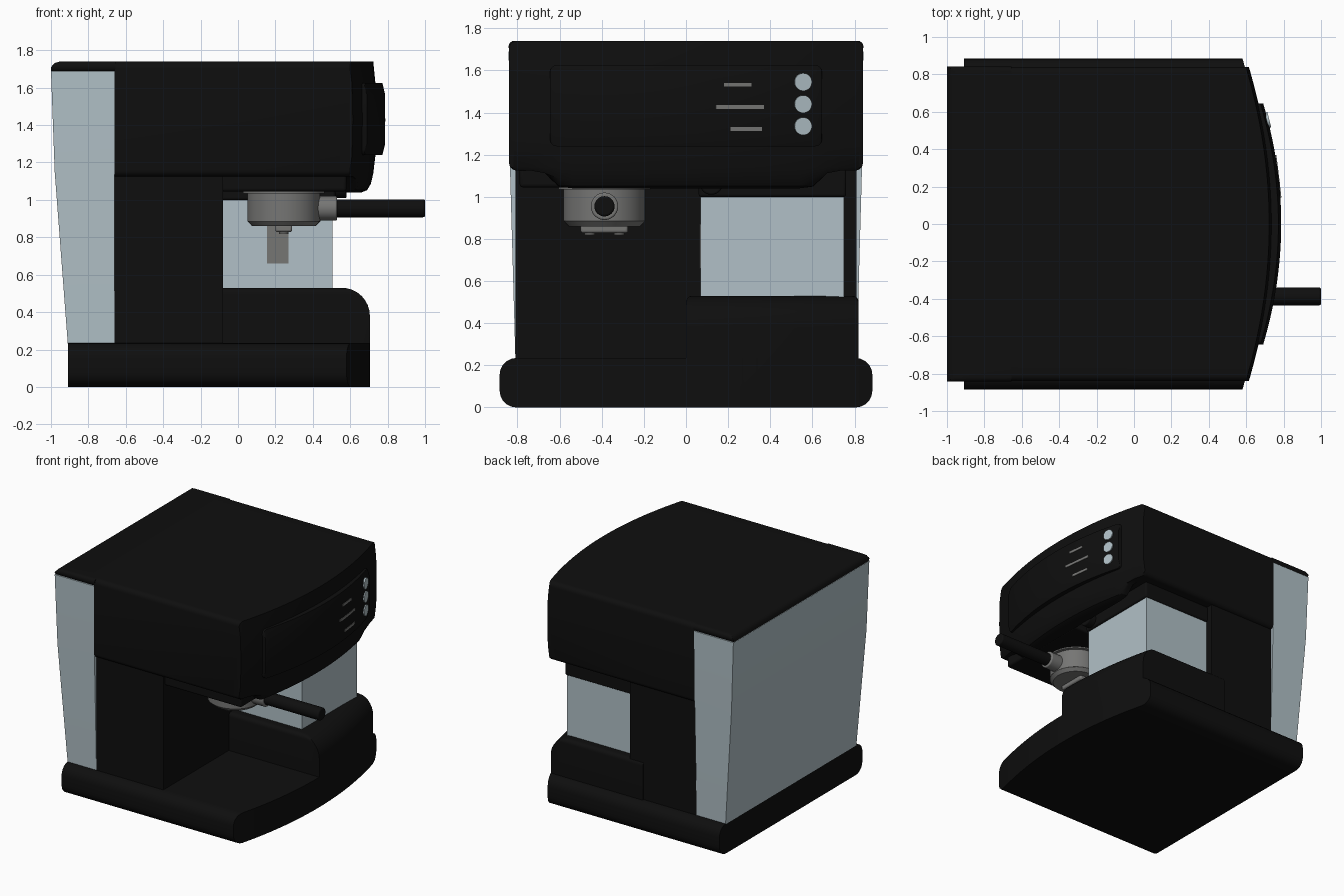
import bpy, bmesh, math
from mathutils import Matrix, Vector

if "Cube" in bpy.data.objects:
    bpy.data.objects.remove(bpy.data.objects["Cube"])


def mat(name, c):
    m = bpy.data.materials.new(name)
    m.diffuse_color = (*c, 1)
    m.use_nodes = True
    m.node_tree.nodes["Principled BSDF"].inputs["Base Color"].default_value = m.diffuse_color
    return m


BLACK = mat("black plastic", (0.0045, 0.0045, 0.0045))
CLEAR = mat("pale blue clear plastic", (0.44, 0.53, 0.57))
STEEL = mat("grey metal", (0.18, 0.18, 0.175))


def finish(name, bm, material, bevel=0, angle=35):
    bmesh.ops.recalc_face_normals(bm, faces=bm.faces)
    me = bpy.data.meshes.new(name)
    bm.to_mesh(me)
    bm.free()
    ob = bpy.data.objects.new(name, me)
    bpy.context.collection.objects.link(ob)
    me.materials.append(material)
    if bevel:
        b = ob.modifiers.new("bevel", 'BEVEL')
        b.width, b.segments, b.limit_method = bevel, 3, 'ANGLE'
    bpy.ops.object.select_all(action='DESELECT')
    ob.select_set(True)
    bpy.context.view_layer.objects.active = ob
    bpy.ops.object.shade_smooth_by_angle(angle=math.radians(angle))
    return ob


def loft(name, rings, material, bevel=0):
    """Skin a list of equal-length rings and cap both ends."""
    bm = bmesh.new()
    vs = [[bm.verts.new(p) for p in r] for r in rings]
    n = len(vs[0])
    for a, b in zip(vs, vs[1:]):
        for i in range(n):
            bm.faces.new((a[i], a[(i + 1) % n], b[(i + 1) % n], b[i]))
    bm.faces.new(vs[0])
    bm.faces.new(vs[-1])
    return finish(name, bm, material, bevel)


def bowed(name, y0, y1, profile, z0, z1, r, material):
    """Loft an x-z profile across y, rounding the y ends by radius r."""
    ends = [r * (1 - math.cos(t * math.pi / 10)) for t in range(6)] if r else [0]
    ys = [y0 + e for e in ends]
    ys += [y0 + r + (y1 - y0 - 2 * r) * i / 24 for i in range(1, 24)]
    ys += [y1 - e for e in reversed(ends)]
    rings = []
    for y in ys:
        d = max(0, y0 + r - y, y - y1 + r)
        e = r - math.sqrt(max(0, r * r - d * d))
        lo, hi = z0(y) + e, z1 - e
        rings.append([(x, y, min(max(z, lo), hi)) for x, z in profile(y)])
    return loft(name, rings, material)


def box(name, x0, x1, y0, y1, z0, z1, material, bevel=0, turn=0):
    bm = bmesh.new()
    bmesh.ops.create_cube(bm, size=1, matrix=Matrix.Translation(
        ((x0 + x1) / 2, (y0 + y1) / 2, (z0 + z1) / 2)) @ Matrix.Rotation(turn, 4, 'Z')
        @ Matrix.Diagonal((x1 - x0, y1 - y0, z1 - z0, 1)))
    return finish(name, bm, material, bevel)


def rod(name, a, b, r, material, r2=None, bevel=0):
    a, b = Vector(a), Vector(b)
    d = b - a
    bm = bmesh.new()
    bmesh.ops.create_cone(bm, cap_ends=True, segments=40, radius1=r,
                          radius2=r if r2 is None else r2, depth=d.length,
                          matrix=Matrix.Translation((a + b) / 2)
                          @ d.to_track_quat('Z', 'Y').to_matrix().to_4x4())
    return finish(name, bm, material, bevel)


# base with bowed front and rounded flanks
def base_front(y):
    return 0.705 - 0.125 * (y / 0.885) ** 2


bowed("base", -0.885, 0.885,
      lambda y: [(-0.91, 0), (base_front(y), 0), (base_front(y), 0.235), (-0.91, 0.235)],
      lambda y: 0, 0.235, 0.08, BLACK)


# raised shelf under the milk tank, rolled over at the front
def shelf_profile(y):
    f = base_front(y)
    roll = [(f - 0.15 + 0.15 * math.cos(t), 0.38 + 0.15 * math.sin(t))
            for t in [i * math.pi / 16 for i in range(9)]]
    return [(-0.2, 0.1), (f, 0.1)] + roll + [(-0.2, 0.53)]


bowed("milk_shelf", 0.0, 0.82, shelf_profile, lambda y: 0.1, 0.53, 0.03, BLACK)

# main body column
box("body", -0.67, -0.08, -0.81, 0.81, 0.2, 1.14, BLACK)


# head with bowed front and a lower lip
def head_profile(y):
    f = 0.735 - 0.125 * (y / 0.84) ** 2
    return [(-0.66, 1.125), (0.56, 1.125), (0.575, 1.04), (f - 0.075, 1.04),
            (f - 0.045, 1.052), (f - 0.025, 1.085), (f - 0.012, 1.14), (f, 1.24),
            (f + 0.004, 1.43), (f, 1.62), (f - 0.012, 1.74), (-0.66, 1.74)]


def lip(y):
    t = min(1, max(0, (abs(y) - 0.58) / 0.12))
    return 1.04 + 0.085 * t * t * (3 - 2 * t)


bowed("head", -0.84, 0.84, head_profile, lip, 1.74, 0.035, BLACK)


# control panel standing proud of the head
def panel_front(y):
    return 0.787 - 0.095 * (y / 0.64) ** 2


bowed("control_panel", -0.645, 0.645,
      lambda y: [(0.5, 1.24), (panel_front(y) - 0.015, 1.24), (panel_front(y), 1.30),
                 (panel_front(y), 1.56), (panel_front(y) - 0.015, 1.625), (0.5, 1.625)],
      lambda y: 1.24, 1.625, 0.03, BLACK)

# buttons and indicator strips
for i, (z, y0, y1) in enumerate([(1.545, 0.18, 0.31), (1.44, 0.14, 0.37), (1.335, 0.21, 0.36)]):
    px = panel_front(0.555)
    rod(f"button_{i}", (px - 0.02, 0.55, z), (px + 0.008, 0.557, z), 0.042, CLEAR)
    ym = (y0 + y1) / 2
    px = panel_front(ym)
    turn = math.atan(2 * 0.095 * ym / 0.64 ** 2)
    box(f"indicator_strip_{i}", px - 0.005, px + 0.003, y0, y1,
        z - 0.022, z - 0.004, STEEL, 0, turn)

# water tank tapering to the base, with its lid
loft("water_tank", [[(xb, -w, z), (-0.66, -w, z), (-0.66, w, z), (xb, w, z)]
                    for z, xb, w in [(0.23, -0.91, 0.81), (1.15, -0.98, 0.836),
                                     (1.69, -1.0, 0.842)]], CLEAR)
bowed("tank_lid", -0.842, 0.842,
      lambda y: [(-1, 1.685), (-0.655, 1.685), (-0.655, 1.74), (-0.95, 1.74),
                 (-0.98, 1.732), (-0.995, 1.715)],
      lambda y: 1.685, 1.74, 0.025, BLACK)

# milk tank, its lid, froth knob and side tube
box("milk_tank", -0.08, 0.505, 0.07, 0.75, 0.5, 1.0, CLEAR)
box("milk_tank_lid", -0.09, 0.52, 0.06, 0.76, 1.0, 1.13, BLACK, 0.012)
rod("froth_knob", (0.45, 0.12, 1.065), (0.58, 0.12, 1.065), 0.055, BLACK, bevel=0.008)
box("milk_tube", 0.155, 0.27, 0.063, 0.075, 0.66, 0.87, STEEL)

# brewing group under the head
box("group_housing", -0.09, 0.58, -0.79, 0.0, 1.045, 1.14, BLACK, 0.015)
cx, cy = 0.245, -0.387
rod("group_ring", (cx, cy, 1.035), (cx, cy, 1.05), 0.22, STEEL)
rod("filter_holder", (cx, cy, 0.885), (cx, cy, 1.04), 0.195, STEEL)
rod("filter_bottom", (cx, cy, 0.86), (cx, cy, 0.886), 0.17, STEEL, 0.195)
box("spout_block", 0.2, 0.29, -0.5, -0.275, 0.828, 0.87, STEEL, 0.012)
for i, s in enumerate((-1, 1)):
    rod(f"spout_{i}", (cx, cy + s * 0.07, 0.818), (cx, cy + s * 0.07, 0.84), 0.025, STEEL)

# handle and its collar
rod("handle_collar", (0.42, cy, 0.955), (0.53, cy, 0.955), 0.065, STEEL, bevel=0.008)
rod("handle", (0.5, cy, 0.955), (1.0, cy, 0.955), 0.048, BLACK, bevel=0.01)
